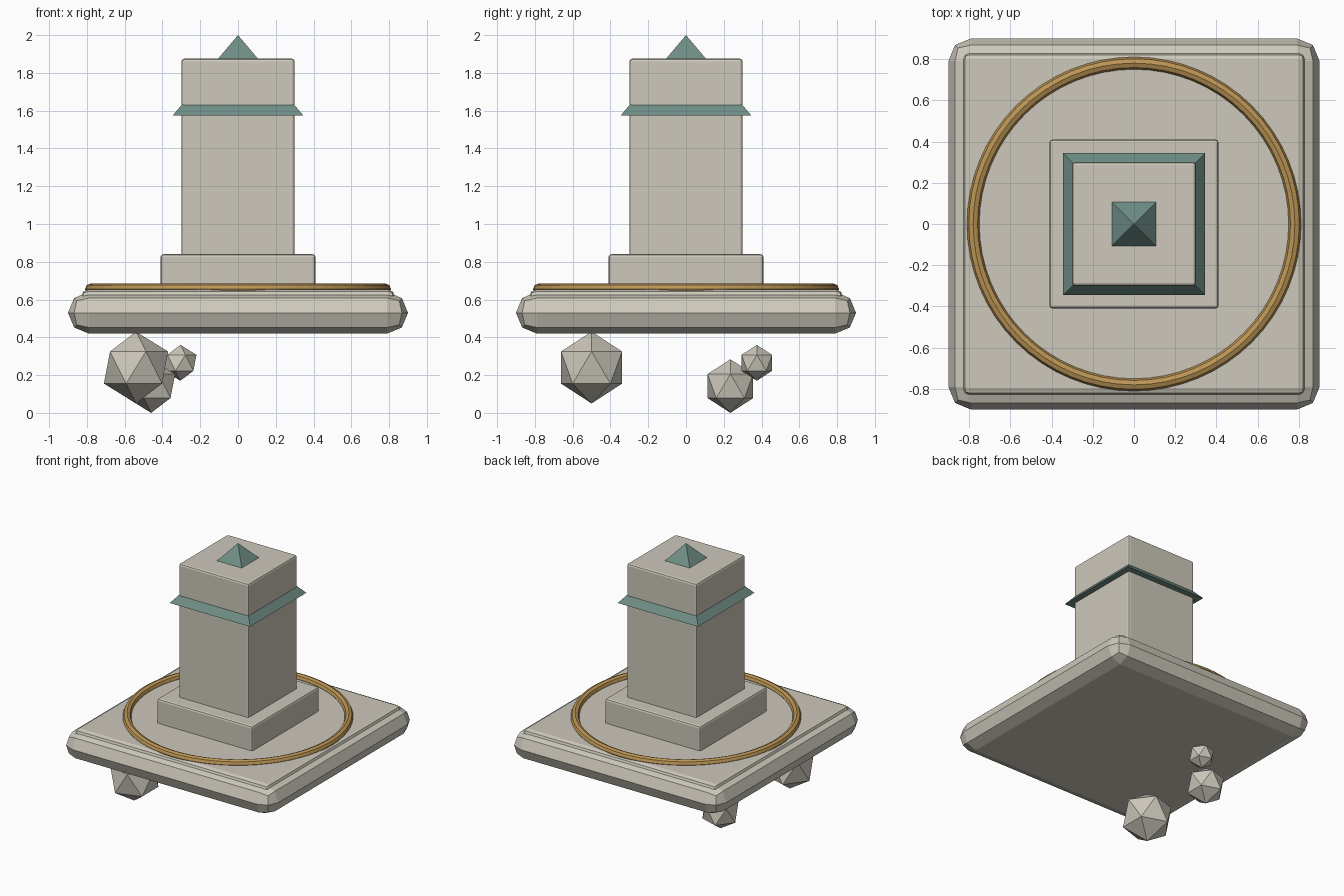
import bpy
from math import pi, sqrt

cube = bpy.data.objects.get("Cube")
if cube:
    bpy.data.objects.remove(cube, do_unlink=True)


def material(name, rgb):
    m = bpy.data.materials.new(name)
    m.use_nodes = True
    m.diffuse_color = (*rgb, 1)
    m.node_tree.nodes["Principled BSDF"].inputs["Base Color"].default_value = (*rgb, 1)
    return m


stone = material("pale stone", (0.61, 0.58, 0.50))
teal = material("muted teal", (0.16, 0.27, 0.24))
gold = material("aged gold", (0.50, 0.30, 0.09))


def finish(name, mat):
    ob = bpy.context.object
    ob.name = name
    ob.data.materials.append(mat)
    return ob


def block(name, half, z0, z1, bevel, segments=2):
    """Square bevelled block, centred on the axis."""
    bpy.ops.mesh.primitive_cube_add(size=1, location=(0, 0, (z0 + z1) / 2))
    ob = finish(name, stone)
    ob.scale = (2 * half, 2 * half, z1 - z0)
    bpy.ops.object.transform_apply(location=False, rotation=False, scale=True)
    mod = ob.modifiers.new("Bevel", "BEVEL")
    mod.width = bevel
    mod.segments = segments
    return ob


def taper(name, half0, half1, z0, z1):
    """Four-sided frustum or pyramid with faces along the axes."""
    bpy.ops.mesh.primitive_cone_add(
        vertices=4, radius1=half0 * sqrt(2), radius2=half1 * sqrt(2),
        depth=z1 - z0, location=(0, 0, (z0 + z1) / 2), rotation=(0, 0, pi / 4))
    return finish(name, teal)


# Floating base and its thin paving slab
block("platform", 0.9, 0.42, 0.64, 0.11)
block("paving_slab", 0.83, 0.56, 0.652, 0.035)

# Monument
block("plinth", 0.41, 0.60, 0.84, 0.015)
block("column", 0.30, 0.80, 1.875, 0.015)
taper("cornice", 0.345, 0.295, 1.575, 1.635)
taper("cap_pyramid", 0.11, 0, 1.87, 2.0)

# Ring inlaid in the paving
bpy.ops.mesh.primitive_torus_add(
    major_radius=0.78, minor_radius=0.03, major_segments=64, minor_segments=8,
    location=(0, 0, 0.655))
finish("gold_ring", gold)

# Rocks hanging below
for name, pos, radius in (
        ("large_rock", (-0.54, -0.5, 0.24), 0.19),
        ("medium_rock", (-0.46, 0.235, 0.142), 0.142),
        ("small_rock", (-0.305, 0.375, 0.265), 0.095)):
    bpy.ops.mesh.primitive_ico_sphere_add(subdivisions=1, radius=radius, location=pos)
    finish(name, stone)
